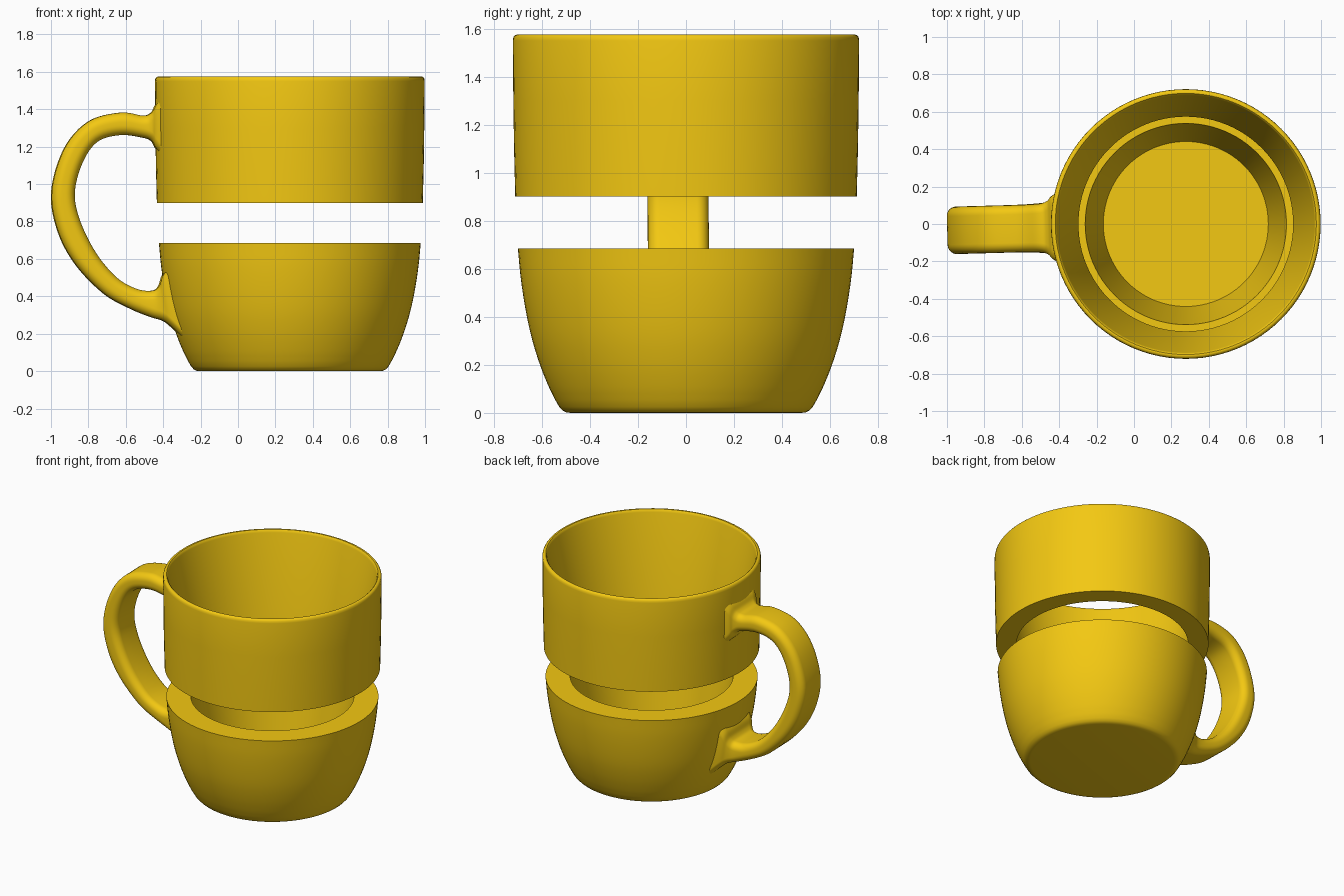
import bpy, bmesh, math
from mathutils import Vector

if "Cube" in bpy.data.objects:
    bpy.data.objects.remove(bpy.data.objects["Cube"])

CX = 0.277           # cup axis
SEG = 96
TILT = 0.0275        # small turn of the handle about the cup axis

mat = bpy.data.materials.new("yellow")
mat.diffuse_color = (0.9, 0.58, 0.006, 1)
mat.use_nodes = True
mat.node_tree.nodes["Principled BSDF"].inputs["Base Color"].default_value = mat.diffuse_color


def finish(name, bm):
    bmesh.ops.recalc_face_normals(bm, faces=bm.faces[:])
    me = bpy.data.meshes.new(name)
    bm.to_mesh(me)
    bm.free()
    me.shade_smooth()
    me.set_sharp_from_angle(angle=math.radians(35))
    me.materials.append(mat)
    ob = bpy.data.objects.new(name, me)
    bpy.context.collection.objects.link(ob)
    ob.location.x = CX
    return ob


def bridge(bm, a, b):
    for i in range(len(a)):
        j = (i + 1) % len(a)
        bm.faces.new((a[i], a[j], b[j], b[i]))


def lathe(name, profile, closed):
    """Revolve (radius, z) points; closed joins last to first, else ends are capped."""
    bm = bmesh.new()
    rings = [[bm.verts.new((r * math.cos(2 * math.pi * i / SEG),
                            r * math.sin(2 * math.pi * i / SEG), z))
              for i in range(SEG)] for r, z in profile]
    for a, b in zip(rings, rings[1:]):
        bridge(bm, a, b)
    if closed:
        bridge(bm, rings[-1], rings[0])
    else:
        bm.faces.new(rings[0])
        bm.faces.new(rings[-1])
    return finish(name, bm)


def spline(pts, steps):
    """Catmull-Rom through the given vectors."""
    p = [2 * pts[0] - pts[1]] + pts + [2 * pts[-1] - pts[-2]]
    out = []
    for k in range(1, len(p) - 2):
        a, b, c, d = p[k - 1:k + 3]
        for s in range(steps):
            t = s / steps
            out.append(0.5 * (2 * b + (c - a) * t + (2 * a - 5 * b + 4 * c - d) * t ** 2
                              + (3 * b - a - 3 * c + d) * t ** 3))
    return out + [pts[-1]]


# Upper band of the cup with a rounded rim
lathe("cup_upper_band", [
    (0.574, 0.90), (0.711, 0.90), (0.716, 1.10), (0.719, 1.30), (0.721, 1.55),
    (0.719, 1.564), (0.713, 1.572), (0.705, 1.575), (0.698, 1.574),
    (0.692, 1.568), (0.688, 1.555)], True)

# Lower bowl: rounded foot, curved outside, conical inside with flat floor
outer = spline([Vector(v) for v in [
    (0.545, 0.055), (0.572, 0.11), (0.608, 0.20), (0.642, 0.31),
    (0.668, 0.43), (0.688, 0.56), (0.700, 0.685)]], 4)
foot = [(0.48, 0.0), (0.499, 0.002), (0.514, 0.010), (0.528, 0.025)]
lathe("cup_lower_bowl", foot + [tuple(v) for v in outer] + [(0.538, 0.685), (0.441, 0.137)], False)

# Handle: outer x,z / inner x,z / half width at stations from top to bottom
stations = [
    (-.404, 1.47, -.404, 1.15, .190), (-.44, 1.425, -.443, 1.195, .165),
    (-.465, 1.382, -.462, 1.228, .142), (-.51, 1.366, -.505, 1.247, .129),
    (-.63, 1.382, -.63, 1.262, .126), (-.80, 1.335, -.755, 1.225, .126),
    (-.93, 1.19, -.835, 1.11, .126), (-.998, .96, -.875, .95, .127),
    (-.965, .75, -.845, .80, .127), (-.87, .57, -.76, .63, .127),
    (-.72, .415, -.65, .50, .127), (-.58, .335, -.545, .44, .129),
    (-.47, .29, -.46, .43, .137), (-.405, .27, -.425, .455, .155),
    (-.362, .24, -.405, .51, .175), (-.30, .18, -.36, .57, .195)]
bm = bmesh.new()
rings = []
N = 32
for s in spline([Vector(v) for v in stations], 6):
    o = Vector((s[0] - CX, 0, s[1]))
    i = Vector((s[2] - CX, 0, s[3]))
    mid, half = (o + i) / 2, (o - i) / 2
    h, w = half.length, s[4]
    r = min(h * 0.85, 0.05)          # corner radius of the cross-section
    ring = []
    for k in range(N):
        q = k // (N // 4)
        a = math.pi / 2 * (q + (k % (N // 4)) / (N // 4 - 1))
        sx = 1 if q in (0, 3) else -1
        sy = 1 if q in (0, 1) else -1
        u = sx * (h - r) + r * math.cos(a)
        v = sy * (w - r) + r * math.sin(a)
        ring.append(bm.verts.new(mid + half / h * u + Vector((0, v, 0))))
    rings.append(ring)
for a, b in zip(rings, rings[1:]):
    bridge(bm, a, b)
bm.faces.new(rings[0])
bm.faces.new(rings[-1])
finish("handle", bm).rotation_euler.z = TILT
